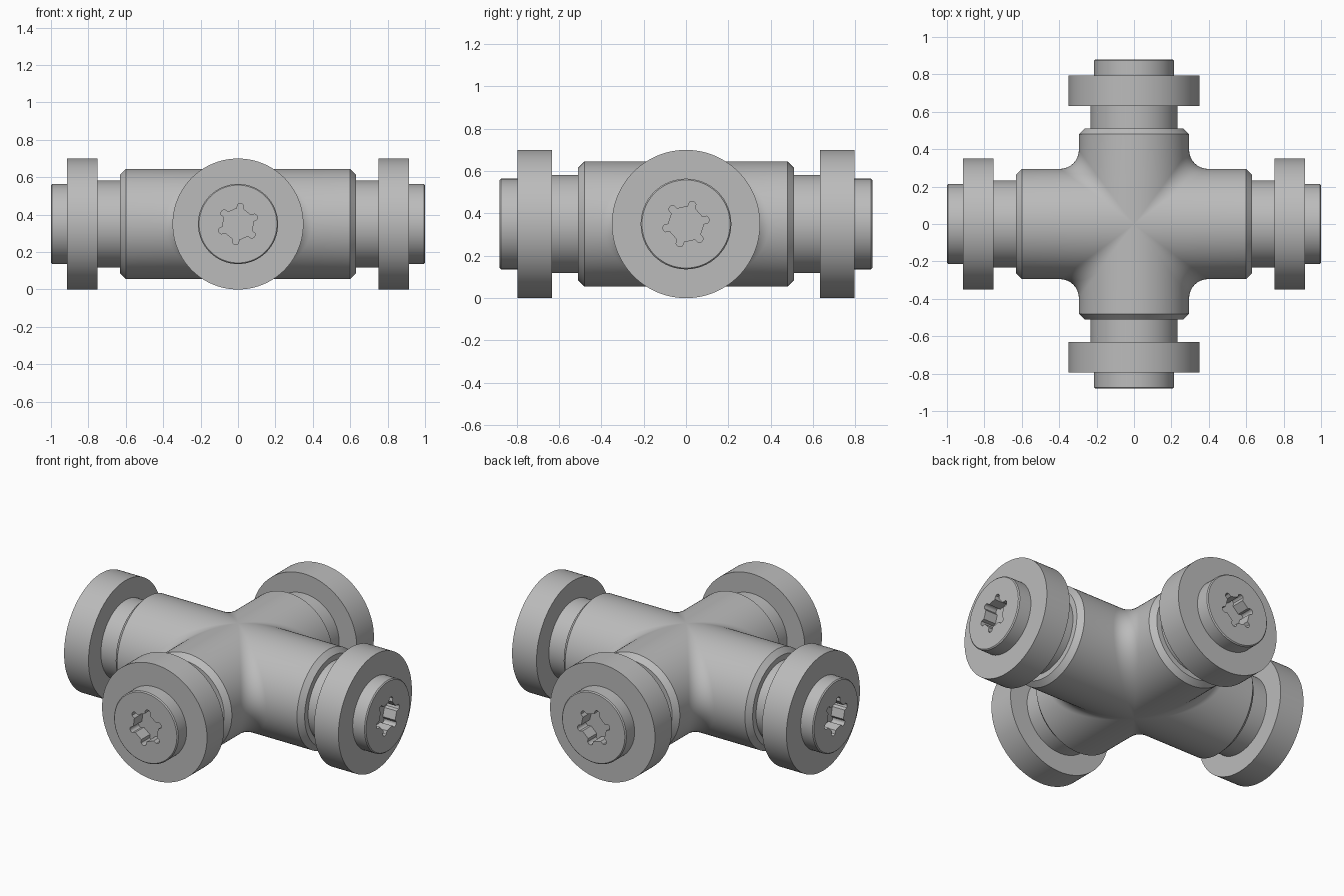
import bpy, bmesh, math
from mathutils import Vector, Matrix

if "Cube" in bpy.data.objects:
    bpy.data.objects.remove(bpy.data.objects["Cube"])

Z = 0.35            # height of the pipe axes
R, F = 0.295, 0.10  # pipe radius, crotch fillet radius
END_X, END_Y, CH = 0.63, 0.51, 0.03

grey = bpy.data.materials.new("plain grey")
grey.diffuse_color = (0.5, 0.5, 0.5, 1)
grey.use_nodes = True
grey.node_tree.nodes["Principled BSDF"].inputs["Base Color"].default_value = grey.diffuse_color


def finish(bm, name, matrix):
    bmesh.ops.remove_doubles(bm, verts=bm.verts, dist=1e-5)
    bmesh.ops.recalc_face_normals(bm, faces=bm.faces)
    mesh = bpy.data.meshes.new(name)
    bm.to_mesh(mesh)
    bm.free()
    mesh.materials.append(grey)
    ob = bpy.data.objects.new(name, mesh)
    bpy.context.collection.objects.link(ob)
    ob.matrix_world = matrix
    bpy.ops.object.select_all(action='DESELECT')
    ob.select_set(True)
    bpy.context.view_layer.objects.active = ob
    bpy.ops.object.shade_smooth_by_angle(angle=math.radians(30))
    return ob


def skin(bm, rows, closed=False):
    """Quads between neighbouring rows of points."""
    grid = [[bm.verts.new(p) for p in row] for row in rows]
    for a, b in zip(grid, grid[1:]):
        n = len(a)
        for i in range(n if closed else n - 1):
            j = (i + 1) % n
            bm.faces.new((a[i], a[j], b[j], b[i]))


# Cross body: two pipes joined by a rolling-ball fillet, one quadrant mirrored
def body_row(phi, sx, sy):
    co, si = math.cos(phi), math.sin(phi)
    centre = Vector(((R + F) * co, (R + F) * co, (R + F) * si))
    d1, d2 = Vector((0, -co, -si)), Vector((-co, 0, -si))
    k = R - CH
    pts = [Vector((END_X, 0, 0)), Vector((END_X, k * co, k * si)),
           Vector((END_X - CH, R * co, R * si))]
    pts += [centre + d1.lerp(d2, t / 10).normalized() * F for t in range(11)]
    pts += [Vector((R * co, END_Y - CH, R * si)),
            Vector((k * co, END_Y, k * si)), Vector((0, END_Y, 0))]
    return [Vector((p.x * sx, p.y * sy, p.z)) for p in pts]


bm = bmesh.new()
STEPS = 48
for sx in (1, -1):
    for sy in (1, -1):
        skin(bm, [body_row(math.pi * (i / STEPS - 0.5), sx, sy)
                  for i in range(STEPS + 1)])
finish(bm, "cross_body", Matrix.Translation((0, 0, Z)))

N = 120


def star(theta):
    """Hexagon with a small round relief at each corner."""
    rad, tip = 0.092, 0.019
    a = (theta + math.pi / 6) % (math.pi / 3) - math.pi / 6
    r = rad * math.cos(math.pi / 6) / math.cos(math.pi / 6 - abs(a))
    s = rad * math.sin(a)
    if abs(s) < tip:
        r = max(r, rad * math.cos(a) + math.sqrt(tip * tip - s * s))
    return r


def lathe(name, profile, matrix, turn=0.0):
    """Spin (x, radius) points about x; radius may be a function of angle."""
    rows = []
    for x, r in profile:
        row = []
        for i in range(N):
            t = 2 * math.pi * i / N
            q = r(t) if callable(r) else r
            row.append((x, q * math.cos(t + turn), q * math.sin(t + turn)))
        rows.append(row)
    bm = bmesh.new()
    skin(bm, rows, closed=True)
    finish(bm, name, matrix)


# Four end fittings: neck, collar and cap with a star socket
arms = [("right", 0, 0.0, 12), ("back", 90, -0.12, 16),
        ("left", 180, 0.0, 16), ("front", 270, -0.12, 22)]
for side, angle, dx, turn in arms:
    m = (Matrix.Translation((0, 0, Z)) @ Matrix.Rotation(math.radians(angle), 4, 'Z')
         @ Matrix.Translation((dx, 0, 0)))
    lathe(side + "_neck", [(0.60, 0), (0.60, 0.232), (0.76, 0.232), (0.76, 0)], m)
    lathe(side + "_collar", [(0.752, 0), (0.752, 0.35), (0.915, 0.35), (0.915, 0)], m)
    lathe(side + "_cap", [(0.87, 0), (0.87, 0.214), (0.994, 0.214), (1.0, 0.208),
                          (1.0, star), (0.918, star), (0.918, 0)], m,
          math.radians(turn))
